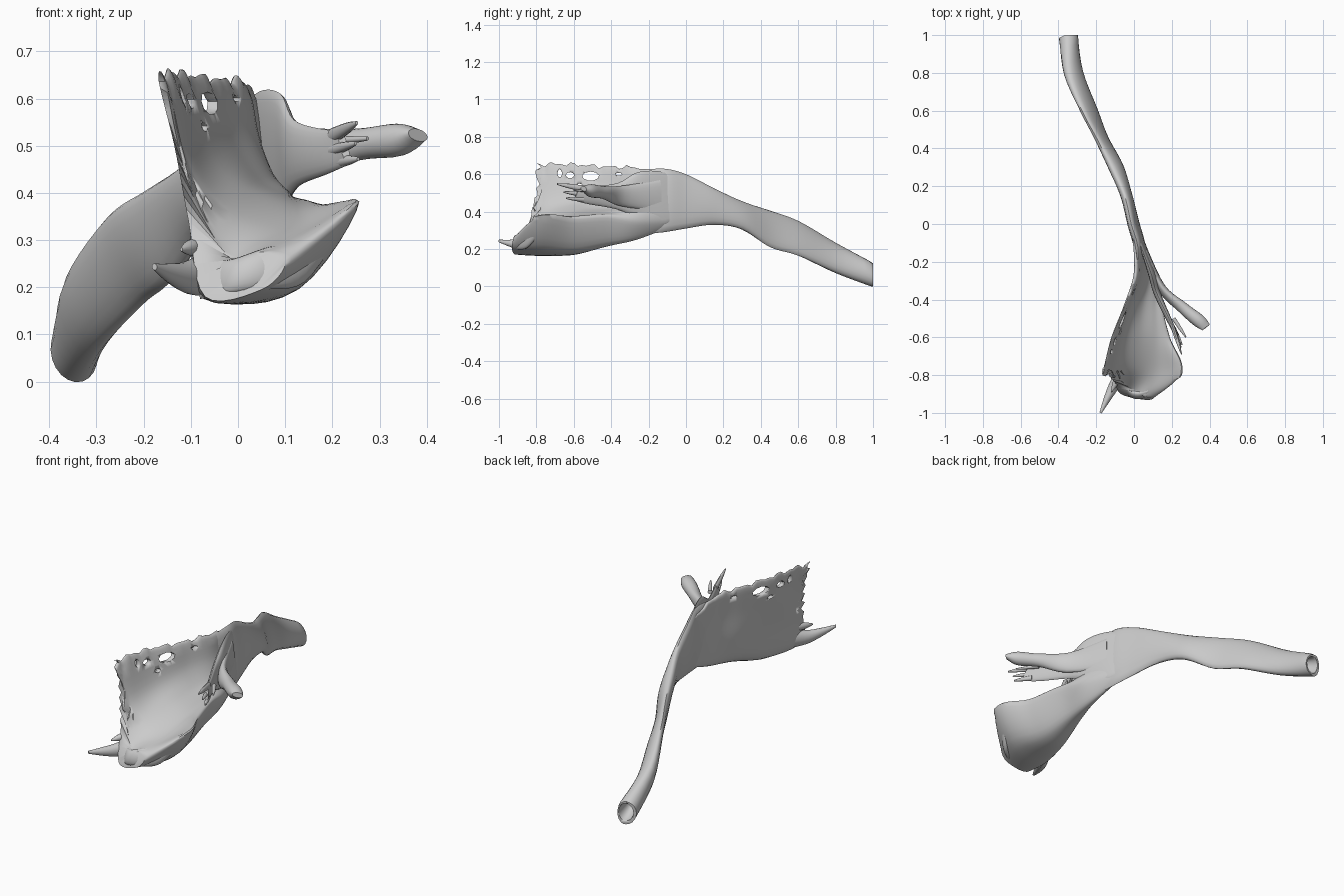
import bpy, bmesh, math
from mathutils import Vector as V

if "Cube" in bpy.data.objects:
    bpy.data.objects.remove(bpy.data.objects["Cube"])


def spline(pts, n, closed=False):
    """Catmull-Rom resampling with n steps per span."""
    m, out = len(pts), []
    get = (lambda i: pts[i % m]) if closed else (lambda i: pts[max(0, min(m - 1, i))])
    for i in range(m if closed else m - 1):
        a, b, c, d = (get(i + k) for k in (-1, 0, 1, 2))
        for s in range(n):
            t = s / n
            out.append(0.5 * (2 * b + (c - a) * t + (2 * a - 5 * b + 4 * c - d) * t * t
                              + (3 * b - a - 3 * c + d) * t ** 3))
    if not closed:
        out.append(pts[-1].copy())
    return out


def loft(name, rings, cap_pairs=None):
    """Skin a list of equal closed rings and close both ends."""
    bm = bmesh.new()
    vs = [[bm.verts.new(p) for p in r] for r in rings]
    n = len(rings[0])
    for a, b in zip(vs, vs[1:]):
        for i in range(n):
            j = (i + 1) % n
            bm.faces.new((a[i], a[j], b[j], b[i]))
    for r in (vs[0], vs[-1]):
        if cap_pairs is None:
            bm.faces.new(r)
        else:
            for p, q in zip(cap_pairs, cap_pairs[1:]):
                ring = []
                for k in (p[0], q[0], q[1], p[1]):
                    if r[k] not in ring:
                        ring.append(r[k])
                if len(ring) > 2:
                    bm.faces.new(ring)
    bmesh.ops.recalc_face_normals(bm, faces=bm.faces)
    me = bpy.data.meshes.new(name)
    bm.to_mesh(me)
    bm.free()
    ob = bpy.data.objects.new(name, me)
    bpy.context.collection.objects.link(ob)
    bpy.ops.object.select_all(action='DESELECT')
    ob.select_set(True)
    bpy.context.view_layer.objects.active = ob
    bpy.ops.object.shade_smooth_by_angle(angle=math.radians(50))
    return ob


def blade(name, secs, n=5, sides=20, y_max=1.0):
    """Flattened tube; each section is (low point, high point, half thickness)."""
    lo = spline([V(s[0]) for s in secs], n)
    hi = spline([V(s[1]) for s in secs], n)
    th = spline([V((s[2], 0, 0)) for s in secs], n)
    fwd = (lo[-1] + hi[-1] - lo[0] - hi[0]).normalized()
    rings = []
    for a, b, t in zip(lo, hi, th):
        c, h = (a + b) / 2, (b - a) / 2
        nrm = fwd.cross(h).normalized() * t.x
        ring = [c + h * math.cos(2 * math.pi * k / sides)
                + nrm * math.sin(2 * math.pi * k / sides) for k in range(sides)]
        for p in ring:
            p.y = min(p.y, y_max)
        rings.append(ring)
    return loft(name, rings)


def spur(name, base, tip, w, t):
    """Small pointed splinter of half height w at its base."""
    b, p, u = V(base), V(tip), V((0, 0, 1))
    m = b.lerp(p, 0.6)
    return blade(name, [(b - u * w, b + u * w, t), (m - u * w * .7, m + u * w * .7, t * .8),
                        (p - u * .004, p + u * .004, .003)], 3, 10)


def cut(ob, cutter):
    cutter.hide_render = True
    cutter.hide_set(True)
    mod = ob.modifiers.new("cut", 'BOOLEAN')
    mod.operation, mod.object, mod.solver = 'DIFFERENCE', cutter, 'EXACT'


# long twisted shaft with a hollow broken end
shaft = blade("shaft", [
    ((-.33, 1, 0), (-.365, 1, .122), .052), ((-.285, .8, .075), (-.355, .8, .23), .042),
    ((-.2, .6, .165), (-.275, .6, .35), .03), ((-.145, .45, .21), (-.195, .45, .405), .028),
    ((-.07, .3, .305), (-.12, .3, .455), .034), ((-.03, .15, .33), (-.05, .15, .525), .03),
    ((.01, 0, .31), (-.015, 0, .6), .03), ((.04, -.12, .29), (.02, -.12, .63), .029),
    ((.06, -.25, .28), (.015, -.25, .62), .012)])
cut(shaft, blade("hollow_cutter", [
    ((-.332, 1.05, .012), (-.366, 1.05, .1), .04), ((-.328, .97, .025), (-.355, .97, .115), .036),
    ((-.32, .86, .1), (-.34, .86, .14), .012)], y_max=2))

# upright wall curling into a thick scooped floor: loop runs down outside, back up inside
rows = [
    (-.02, [(-.012, .58), (-.005, .52), (0, .44), (.005, .36), (.012, .345),
            (.02, .36), (.02, .42), (.015, .46), (.01, .52), (0, .58)]),
    (-.25, [(0, .625), (.01, .5), (.015, .38), (.03, .275), (.07, .26),
            (.115, .34), (.105, .4), (.075, .44), (.045, .52), (.024, .625)]),
    (-.42, [(-.05, .63), (-.04, .5), (-.03, .36), (0, .24), (.085, .225),
            (.145, .365), (.11, .395), (.045, .43), (-.01, .51), (-.033, .63)]),
    (-.60, [(-.12, .64), (-.1, .5), (-.07, .36), (-.04, .19), (.105, .19),
            (.19, .36), (.12, .375), (.02, .41), (-.06, .48), (-.105, .64)]),
    (-.74, [(-.155, .64), (-.125, .5), (-.1, .34), (-.07, .175), (.13, .2),
            (.255, .377), (.13, .325), (0, .35), (-.09, .45), (-.14, .64)]),
    (-.79, [(-.168, .635), (-.135, .5), (-.105, .34), (-.07, .18), (.05, .195),
            (.1, .25), (.05, .275), (-.02, .265), (-.105, .42), (-.155, .635)])]
reach = [0, 0, .04, .11, .14, .135, .12, .08, .01, 0]   # floor juts past the wall
S = 6
cols = [[V((x, y - (reach[k] if y < -.78 else reach[k] * .3 if y < -.7 else 0), z))
         for k, (x, z) in enumerate(pts)] for y, pts in rows]
lines = [spline([c[k] for c in cols], 8) for k in range(10)]
rings = [spline([ln[i] for ln in lines], S, True) for i in range(len(lines[0]))]
for ring in rings:      # ragged top edge and ragged front edge
    for p in ring:
        if p.z > .6 and p.y < -.12:
            p.z += .013 * math.sin(p.y * 85) * math.sin(p.y * 23) - .006
        if p.y < -.775 and p.z > .36:
            p.y += .018 * math.sin(p.z * 130)
N = 10 * S
pairs = [((i - S // 2) % N, (9 * S - i + S // 2) % N) for i in range(0, 5 * S + 1)]
wall = loft("wall_and_floor", rings, pairs)

# ragged openings near the top of the wall
for y, z, ry, rz in ((-.51, .59, .045, .024), (-.62, .595, .022, .016),
                     (-.675, .605, .012, .022), (-.57, .54, .016, .01), (-.36, .6, .018, .007)):
    x = .08 + .32 * (y + .1)
    cut(wall, blade("opening_cutter", [((x - .09, y, z - rz), (x - .09, y, z + rz), ry),
                                       ((x + .09, y, z - rz), (x + .09, y, z + rz), ry)], 2, 9))

# curled lip on the front of the floor
blade("front_lip", [((-.08, -.84, .175), (-.07, -.83, .25), .02),
                    ((-.02, -.905, .185), (-.01, -.89, .26), .022),
                    ((.06, -.905, .195), (.065, -.885, .285), .022),
                    ((.14, -.85, .21), (.15, -.83, .3), .02),
                    ((.215, -.77, .31), (.23, -.76, .36), .014)])

# pointed tongues at the front of the floor
blade("front_tongue", [((-.05, -.77, .18), (-.06, -.77, .28), .03),
                       ((-.1, -.85, .185), (-.11, -.86, .255), .028),
                       ((-.14, -.93, .208), (-.148, -.93, .25), .018),
                       ((-.176, -1, .236), (-.178, -1, .25), .006)])
spur("upper_tongue", (-.07, -.78, .29), (-.12, -.89, .28), .025, .02)

# side flange that splits into splinters
blade("side_flange", [
    ((.025, -.02, .37), (.0, -.02, .57), .008), ((.065, -.14, .33), (.045, -.14, .615), .016),
    ((.1, -.27, .375), (.09, -.26, .61), .02), ((.13, -.38, .415), (.118, -.36, .555), .018),
    ((.19, -.52, .44), (.18, -.49, .535), .014), ((.235, -.6, .46), (.215, -.57, .535), .009)])
for b, t, w in (((.2, -.53, .52), (.252, -.69, .548), .018), ((.2, -.54, .49), (.25, -.655, .505), .014),
                ((.21, -.55, .465), (.255, -.64, .472), .014), ((.21, -.5, .51), (.275, -.6, .515), .01)):
    spur("flange_splinter", b, t, w, .011)

# outer finger
blade("outer_finger", [
    ((.06, -.14, .4), (.06, -.14, .57), .014), ((.15, -.35, .43), (.145, -.33, .54), .022),
    ((.25, -.45, .47), (.26, -.43, .535), .03), ((.335, -.52, .48), (.345, -.5, .545), .036),
    ((.38, -.55, .51), (.383, -.545, .535), .026)])
